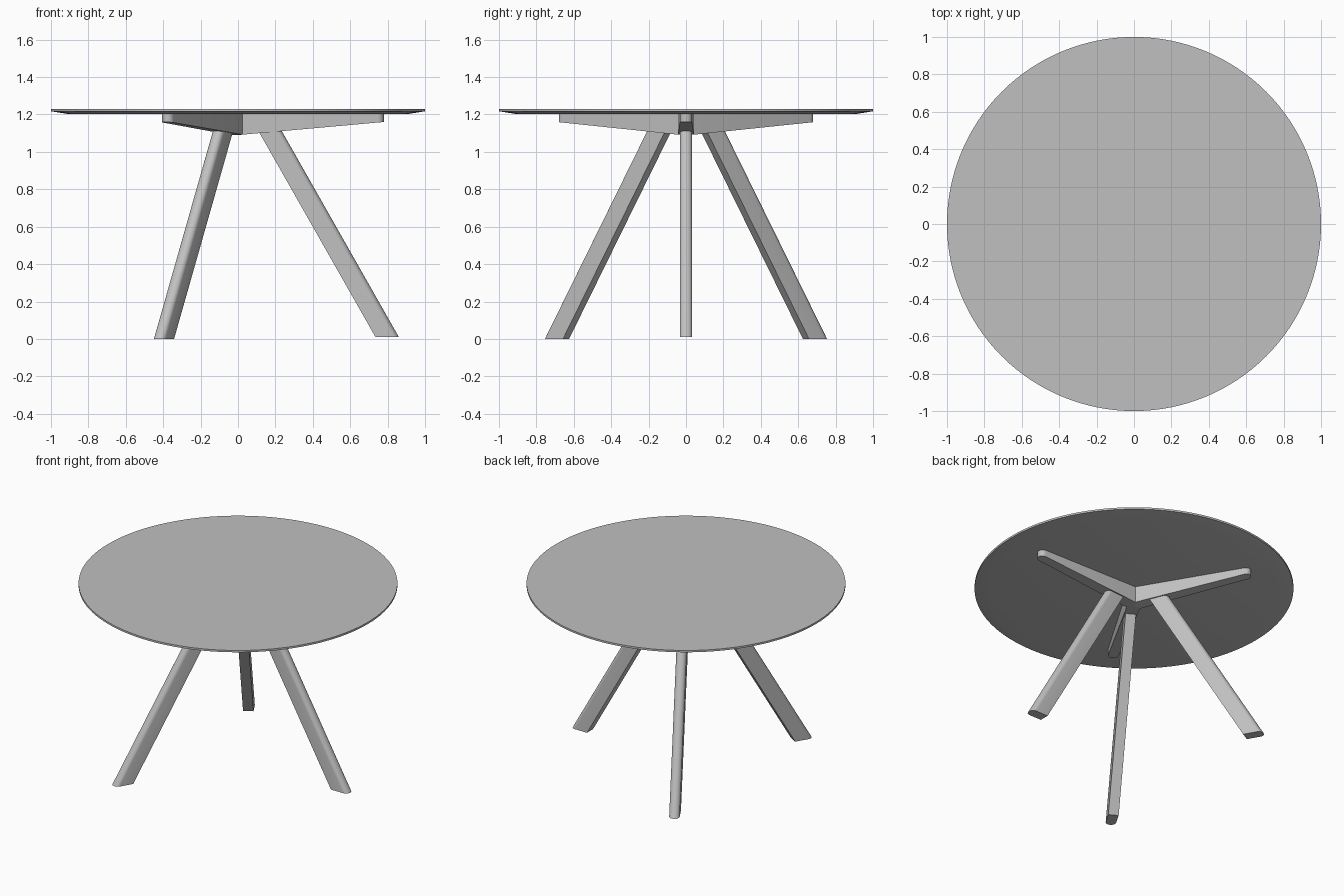
import bpy, bmesh
from math import pi, sin, cos, radians, sqrt

cube = bpy.data.objects.get("Cube")
if cube:
    bpy.data.objects.remove(cube, do_unlink=True)

GREY = (0.53, 0.53, 0.53, 1)
mat = bpy.data.materials.new("satin grey")
mat.use_nodes = True
mat.diffuse_color = GREY
mat.node_tree.nodes["Principled BSDF"].inputs["Base Color"].default_value = GREY

TOP_Z, UNDER_Z = 1.23, 1.203
ARM_LENGTH = 0.78


def loft(name, rings, angle=0):
    """Closed solid through matching rings of points, turned about z."""
    bm = bmesh.new()
    loops = [[bm.verts.new(p) for p in ring] for ring in rings]
    n = len(loops[0])
    for low, high in zip(loops, loops[1:]):
        for i in range(n):
            j = (i + 1) % n
            bm.faces.new((low[i], low[j], high[j], high[i]))
    bm.faces.new(loops[0][::-1])
    bm.faces.new(loops[-1])
    bmesh.ops.recalc_face_normals(bm, faces=bm.faces)
    mesh = bpy.data.meshes.new(name)
    bm.to_mesh(mesh)
    bm.free()
    mesh.materials.append(mat)
    obj = bpy.data.objects.new(name, mesh)
    bpy.context.collection.objects.link(obj)
    obj.rotation_euler.z = angle
    bpy.ops.object.select_all(action='DESELECT')
    obj.select_set(True)
    bpy.context.view_layer.objects.active = obj
    bpy.ops.object.shade_smooth_by_angle(angle=radians(30))
    return obj


def circle(radius, z, count=128):
    return [(radius * cos(2 * pi * i / count), radius * sin(2 * pi * i / count), z)
            for i in range(count)]


def round_nose(centre, length, half_width, steps=12):
    """Half ellipse pointing outward along x."""
    turns = [-pi / 2 + pi * i / steps for i in range(steps + 1)]
    return [(centre + length * cos(t), half_width * sin(t)) for t in turns]


# Round top with a shallow chamfer underneath
loft("table_top", [circle(0.91, UNDER_Z), circle(1, 1.217), circle(1, TOP_Z)])

# Arm plan: mitred wedge at the hub, slight taper, round end
HUB = 0.043
arm_plan = [(0, 0), (HUB / sqrt(3), -HUB)]
arm_plan += round_nose(ARM_LENGTH - 0.033, 0.033, 0.033)
arm_plan += [(HUB / sqrt(3), HUB)]

# Leg section: square inside, round outside
leg_plan = [(0.735, -0.033)] + round_nose(0.828, 0.032, 0.033) + [(0.735, 0.033)]
SPLAY = 0.625 / 1.10
LEG_TOP = 1.13

for side, degrees, foot in (("left", 0, 0.01), ("back_right", 120, 0), ("front_right", 240, 0)):
    turn = radians(degrees)
    # Under-table arm, thinner toward its tip
    under = [(x, y, 1.09 + 0.07 * x / ARM_LENGTH) for x, y in arm_plan]
    upper = [(x, y, UNDER_Z + 0.003) for x, y in arm_plan]
    loft(side + "_arm", [under, upper], turn)
    # Splayed leg
    rings = [[(x - SPLAY * (z - 0.01), y, z) for x, y in leg_plan] for z in (foot, LEG_TOP)]
    loft(side + "_leg", rings, turn)
